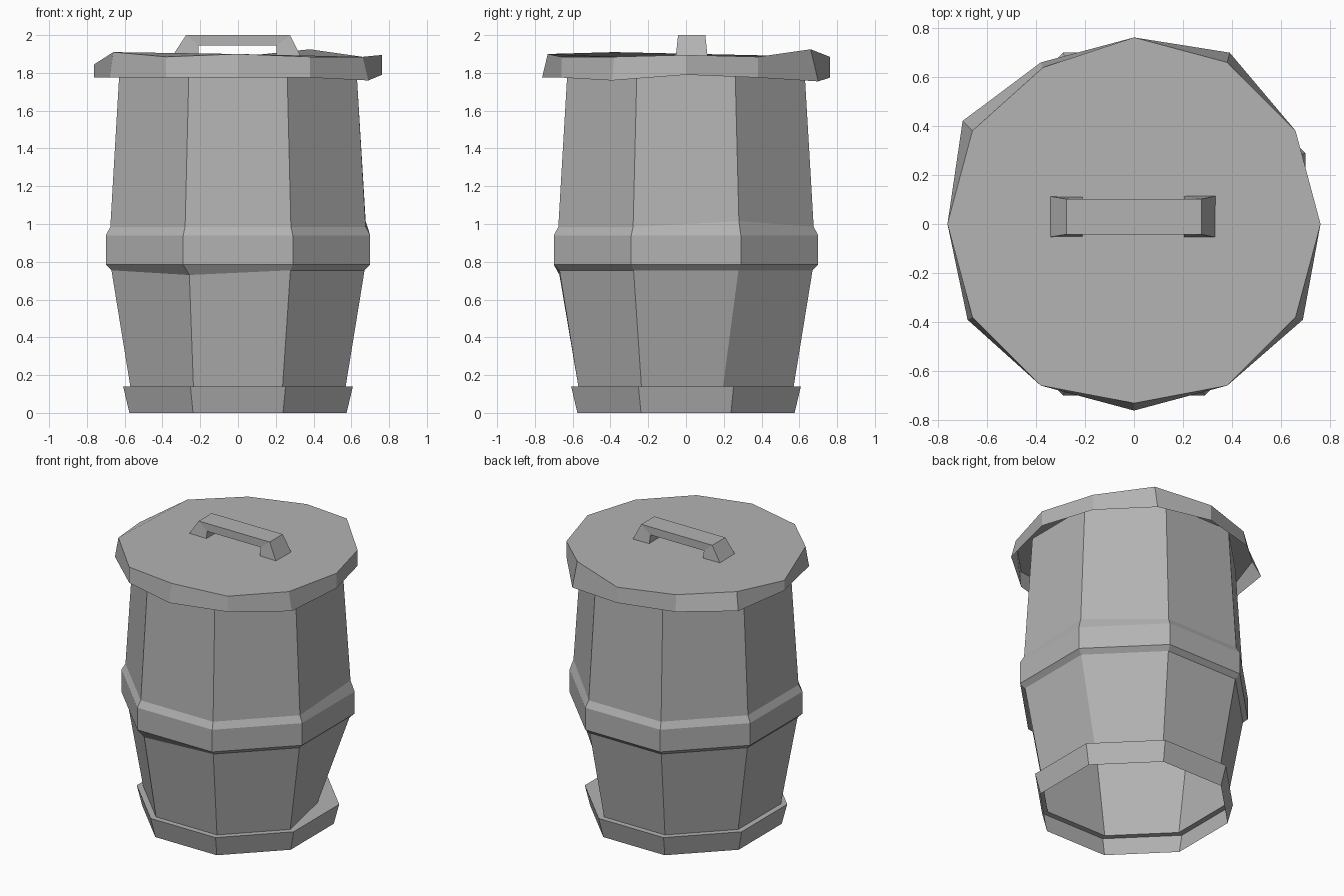
import bpy, bmesh, math
from mathutils import Vector

cube = bpy.data.objects.get("Cube")
if cube:
    bpy.data.objects.remove(cube, do_unlink=True)

# Single worn metal colour
GREY = (0.45, 0.45, 0.45, 1)
metal = bpy.data.materials.new("grey_metal")
metal.use_nodes = True
metal.diffuse_color = GREY
bsdf = metal.node_tree.nodes["Principled BSDF"]
bsdf.inputs["Base Color"].default_value = GREY
bsdf.inputs["Roughness"].default_value = 0.8


def finish(name, bm):
    mesh = bpy.data.meshes.new(name)
    bm.to_mesh(mesh)
    bm.free()
    mesh.materials.append(metal)
    obj = bpy.data.objects.new(name, mesh)
    bpy.context.collection.objects.link(obj)
    return obj


def lathe(name, profile, sides, start=0, dents={}, cap=False):
    """Skin (radius, z) rings upward; dents shift single corners (ring, corner)."""
    bm = bmesh.new()
    rings = []
    for i, (r, z) in enumerate(profile):
        ring = []
        for k in range(sides):
            a = start + math.tau * k / sides
            co = Vector((r * math.cos(a), r * math.sin(a), z))
            ring.append(bm.verts.new(co + Vector(dents.get((i, k), (0, 0, 0)))))
        rings.append(ring)
    for low, high in zip(rings, rings[1:]):
        for k in range(sides):
            n = (k + 1) % sides
            bm.faces.new((low[k], low[n], high[n], high[k]))
    if cap:
        bm.faces.new(rings[-1])
    return finish(name, bm)


def octagon(name, profile, dents):
    # Profile radii are measured to the middle of the flat sides
    c = math.cos(math.pi / 8)
    return lathe(name, [(r / c, z) for r, z in profile], 8, math.pi / 8, dents)


# Base ring, open below, with a lip meeting the body
pushed_in = (-0.09, -0.04, 0)
octagon("base_ring", [(0.575, 0), (0.608, 0.14), (0.57, 0.14)], {(2, 0): pushed_in})

# Lower body, raised middle band and upper body, each slightly battered
octagon("lower_body", [(0.57, 0.14), (0.67, 0.755)],
        {(0, 0): pushed_in, (1, 5): (0.02, 0, -0.025)})
octagon("middle_band", [(0.67, 0.755), (0.70, 0.785), (0.70, 0.94), (0.676, 0.985)],
        {(0, 5): (0.02, 0, -0.025), (3, 0): (0, 0, 0.03)})
octagon("upper_body", [(0.676, 0.985), (0.63, 1.77), (0.625, 1.86)],
        {(0, 0): (0, 0, 0.03)})

# Twelve-sided lid with a bent rim, hollow below
lid_dents = {
    (0, 0): (0, 0, 0.015), (0, 2): (0.01, 0.04, -0.02), (0, 5): (-0.04, 0.04, 0),
    (0, 7): (-0.02, -0.01, 0), (0, 11): (0.03, -0.01, -0.015),
    (1, 0): (0, 0, 0.01), (1, 2): (0, 0, 0.04), (1, 4): (0.01, -0.02, 0),
    (1, 6): (0, 0, -0.04), (1, 7): (0, 0, 0.025), (1, 9): (0, 0.03, 0.015),
}
lathe("lid", [(0.762, 1.775), (0.762, 1.885)], 12, 0, lid_dents, cap=True)

# Handle: sloped outer sides, square opening, feet a little wider than the grip
outline = [(-0.36, 1.87), (-0.275, 2.0), (0.275, 2.0), (0.34, 1.87),
           (0.205, 1.87), (0.205, 1.945), (-0.21, 1.945), (-0.21, 1.87)]
bm = bmesh.new()
sides = []
for s in (-1, 1):
    sides.append([bm.verts.new((x, 0.03 + s * (0.086 if z < 1.9 else 0.072), z))
                  for x, z in outline])
for k in range(len(outline)):
    n = (k + 1) % len(outline)
    bm.faces.new((sides[0][k], sides[0][n], sides[1][n], sides[1][k]))
for s in sides:
    # left foot, grip and right foot
    for quad in ((0, 1, 6, 7), (1, 2, 5, 6), (2, 3, 4, 5)):
        bm.faces.new([s[i] for i in quad])
bmesh.ops.recalc_face_normals(bm, faces=bm.faces)
finish("handle", bm)
